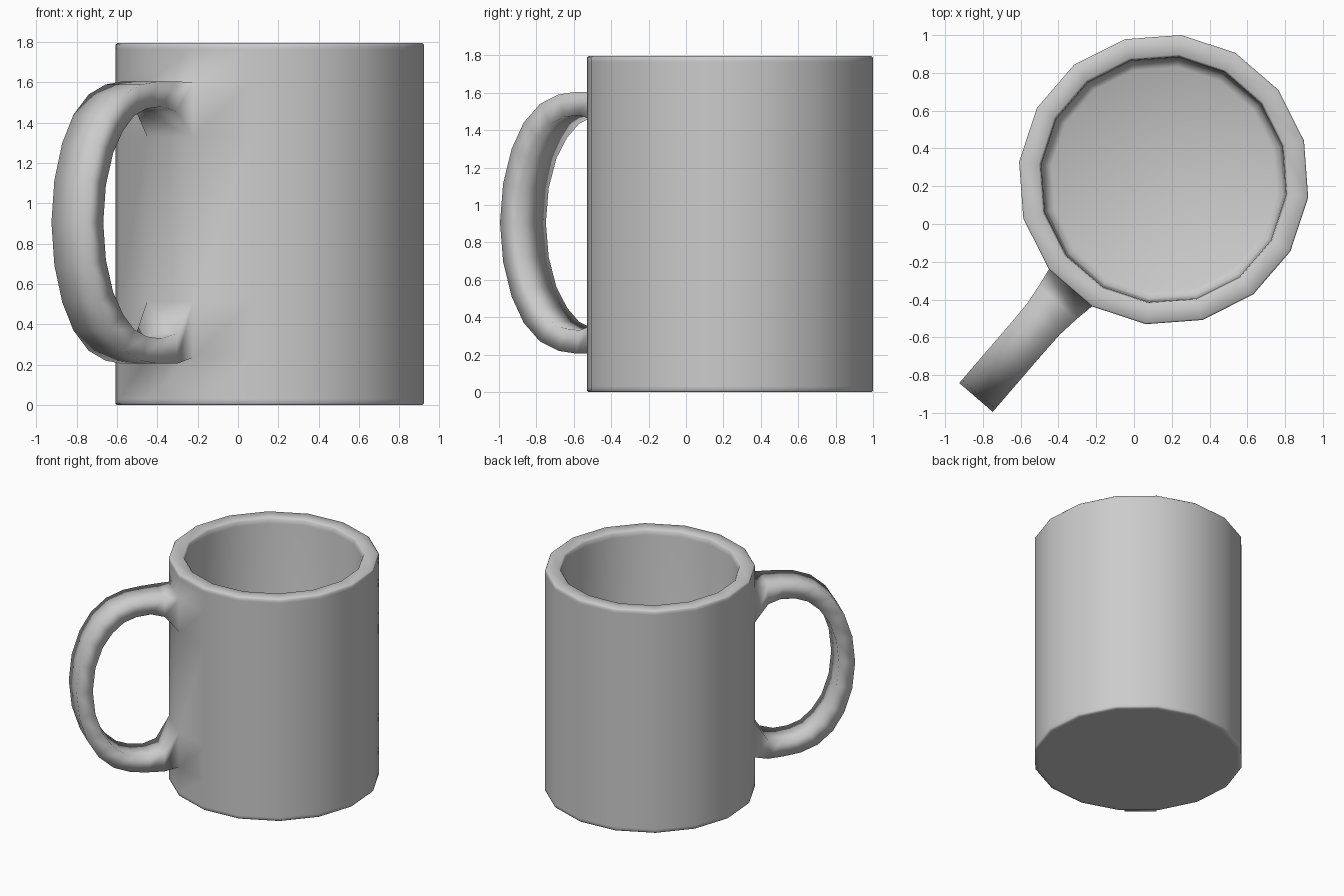
import bpy, bmesh, math
from mathutils import Vector

if "Cube" in bpy.data.objects:
    bpy.data.objects.remove(bpy.data.objects["Cube"])

CX, CY, SIDES = 0.157, 0.235, 16
START = math.radians(-7)
STEP = math.tau / SIDES
COL = 10                                   # wall column that carries the handle
bm = bmesh.new()


def ring(r, z):
    return [bm.verts.new((CX + r * math.cos(START + i * STEP),
                          CY + r * math.sin(START + i * STEP), z)) for i in range(SIDES)]


def bridge(a, b, skip=None):
    n = len(a)
    for i in range(n):
        if i != skip:
            j = (i + 1) % n
            bm.faces.new((a[i], a[j], b[j], b[i]))


# Mug body: bottom, outer wall, rim, inner wall, floor
R = 0.771
profile = [(0.735, 0), (0.763, 0), (R, 0.008), (R, 0.03),
           (R, 0.235), (R, 0.515), (R, 1.33), (R, 1.60),
           (R, 1.765), (R, 1.787), (0.763, 1.795), (0.667, 1.795),
           (0.657, 1.785), (0.652, 1.75), (0.645, 0.16), (0.635, 0.12), (0.60, 0.10)]
LOW, HIGH = 4, 6                           # bands left open for the handle roots
rings = [ring(r, z) for r, z in profile]
for i in range(len(rings) - 1):
    bridge(rings[i], rings[i + 1], COL if i in (LOW, HIGH) else None)
bm.faces.new(rings[0])
bm.faces.new(rings[-1])

# Handle: rectangular sections swept from upper root to lower root
ang = START + (COL + 0.5) * STEP
out = Vector((math.cos(ang), math.sin(ang), 0))
side = Vector((-math.sin(ang), math.cos(ang), 0))
base = Vector((CX, CY, 0))
MID = 0.905


def section(ro, zo, ri, zi, w):
    return [bm.verts.new(base + out * r + side * s * w + Vector((0, 0, z)))
            for r, z, s in ((ro, zo, -1), (ro, zo, 1), (ri, zi, 1), (ri, zi, -1))]


# outer radius, outer z, inner radius, inner z, half width
upper = [(0.86, 1.605, 0.86, 1.455, 0.133), (0.98, 1.605, 0.96, 1.48, 0.119),
         (1.11, 1.59, 1.07, 1.47, 0.117), (1.24, 1.54, 1.165, 1.435, 0.117),
         (1.355, 1.44, 1.25, 1.36, 0.117), (1.44, 1.30, 1.325, 1.25, 0.117),
         (1.50, 1.115, 1.38, 1.09, 0.117)]
lower = [(a, 2 * MID - b, c, 2 * MID - d, w) for a, b, c, d, w in reversed(upper)]
path = upper + [(1.522, MID, 1.40, MID, 0.117)] + lower


def root(outer_ring, inner_ring):
    a, b = rings[outer_ring], rings[inner_ring]
    return [a[COL], a[COL + 1], b[COL + 1], b[COL]]


loops = [root(HIGH + 1, HIGH)] + [section(*p) for p in path] + [root(LOW, LOW + 1)]
for a, b in zip(loops, loops[1:]):
    bridge(a, b)

bmesh.ops.recalc_face_normals(bm, faces=bm.faces)
for f in bm.faces:
    f.smooth = True
mesh = bpy.data.meshes.new("mug")
bm.to_mesh(mesh)
bm.free()
bpy.context.collection.objects.link(bpy.data.objects.new("mug", mesh))
